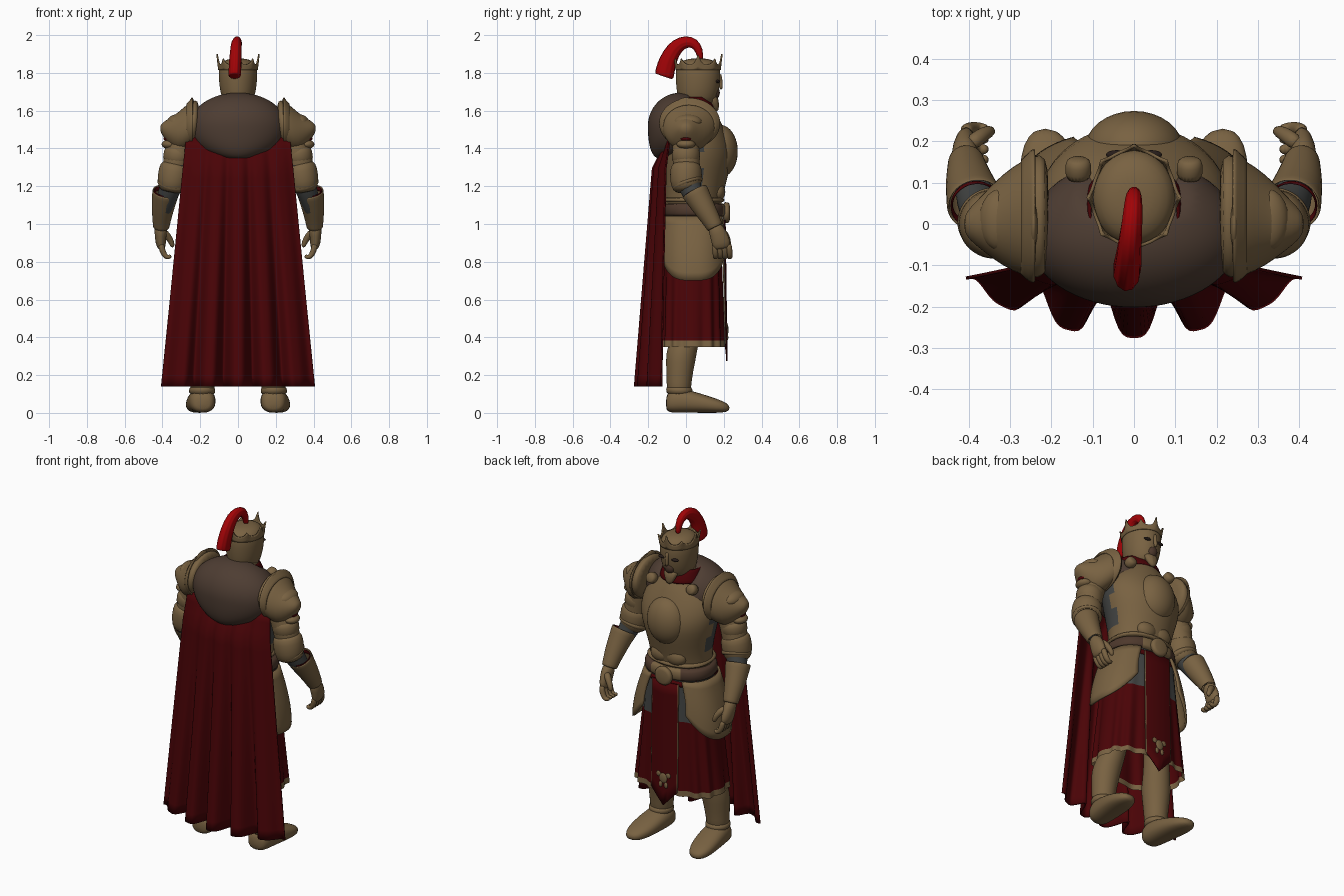
import bpy, bmesh, math
from mathutils import Vector, Matrix

X, Y, Z = Vector((1, 0, 0)), Vector((0, 1, 0)), Vector((0, 0, 1))
PI = math.pi


def mat(name, rgb):
    m = bpy.data.materials.new(name)
    m.diffuse_color = (*rgb, 1)
    return m


BRONZE = mat("bronze", (0.19, 0.122, 0.054))
FUR = mat("brown fur", (0.075, 0.046, 0.032))
RED = mat("dark red cloth", (0.068, 0.001, 0.002))
PLUME = mat("bright red plume", (0.36, 0.001, 0.002))
GREY = mat("grey mail", (0.055, 0.058, 0.056))
LEATHER = mat("brown leather", (0.075, 0.040, 0.025))
DARK = mat("dark slot", (0.02, 0.012, 0.010))


def finish(name, bm, mats, rule=None, mirror=False, sub=0, solid=0):
    """Turn a bmesh into a smooth object with its modifiers."""
    bmesh.ops.recalc_face_normals(bm, faces=bm.faces)
    for f in bm.faces:
        f.smooth = True
        if rule:
            f.material_index = rule(f.calc_center_median(), f.normal)
    me = bpy.data.meshes.new(name)
    bm.to_mesh(me)
    bm.free()
    for m in (mats if isinstance(mats, list) else [mats]):
        me.materials.append(m)
    ob = bpy.data.objects.new(name, me)
    bpy.context.collection.objects.link(ob)
    if mirror:
        ob.modifiers.new("mirror", 'MIRROR')
    if solid:
        s = ob.modifiers.new("solid", 'SOLIDIFY')
        s.thickness, s.offset = solid, 0
    if sub:
        s = ob.modifiers.new("sub", 'SUBSURF')
        s.levels = s.render_levels = sub
    return ob


def grid(name, mats, fn, nu, nv, closed=False, caps=False, **kw):
    """Surface from fn(i, j): i runs around or across, j runs along."""
    bm = bmesh.new()
    cols = nu if closed else nu + 1
    rows = [[bm.verts.new(fn(i, j)) for i in range(cols)] for j in range(nv + 1)]
    for j in range(nv):
        for i in range(nu):
            k = (i + 1) % cols
            bm.faces.new((rows[j][i], rows[j][k], rows[j + 1][k], rows[j + 1][i]))
    if caps:
        bm.faces.new(rows[0])
        bm.faces.new(rows[-1])
    return finish(name, bm, mats, **kw)


def sup(a, p=2.0):
    """Superellipse unit point at angle a."""
    c, s = math.cos(a), math.sin(a)
    return (math.copysign(abs(c) ** (2 / p), c), math.copysign(abs(s) ** (2 / p), s))


def limb(name, mats, pts, p=2.0, n=20, axis=None, ref=X, caps=True, ridge=0, sub=1, **kw):
    """Loft of elliptic sections (x, y, z, r_u, r_w) along a path."""
    P = [Vector(q[:3]) for q in pts]

    def fn(i, j):
        t = axis or (P[min(j + 1, len(P) - 1)] - P[max(j - 1, 0)]).normalized()
        u = (ref - t * ref.dot(t)).normalized()
        w = t.cross(u)
        c, s = sup(2 * PI * i / n, p)
        k = 1 - ridge * (i % 2)
        return P[j] + u * c * k * pts[j][3] + w * s * k * pts[j][-1]
    return grid(name, mats, fn, n, len(P) - 1, True, caps, sub=sub, **kw)


def body(name, mats, rows, **kw):
    """Vertical loft from rows (z, half_width, y_front, y_back)."""
    return limb(name, mats, [(0, (f + b) / 2, z, w, (f - b) / 2) for z, w, f, b in rows], axis=Z, **kw)


def ell(name, m, c, r, seg=24, **kw):
    bm = bmesh.new()
    bmesh.ops.create_uvsphere(bm, u_segments=seg, v_segments=seg * 2 // 3, radius=1,
                              matrix=Matrix.Translation(c) @ Matrix.Diagonal((*r, 1)))
    return finish(name, bm, m, **kw)


# --- boots and legs
limb("leg", BRONZE, [(.12, .03, .85, .07), (.14, .025, .55, .07), (.158, .005, .41, .074), (.175, -.022, .335, .082),
                     (.182, -.028, .28, .08), (.188, -.038, .16, .064), (.19, -.038, .06, .066)], axis=Z, mirror=True)
limb("boot", BRONZE, [(.188, -.107, .05, .04, .03), (.188, -.09, .06, .064, .06), (.19, -.03, .065, .074, .065),
                      (.197, .05, .056, .076, .056), (.205, .13, .043, .074, .043), (.212, .195, .032, .058, .032),
                      (.215, .232, .026, .025, .015)], axis=Y, p=2.4, mirror=True)
limb("boot_cuff", BRONZE, [(.19, -.038, .145, .064), (.19, -.036, .125, .071), (.19, -.032, .09, .073)],
     axis=Z, mirror=True)


# --- skirt with grey mail at the hips and a thin trim at the hem
def skirt(i, j):
    v = (0, .15, .36, .55, .75, .991, 1)[j]
    c, s = sup(2 * PI * i / 84, 2.9)
    w = .01 * v * math.cos(28 * PI * i / 84)
    return ((.19 + .075 * v + w) * c, .035 + (.15 + .016 * v + w) * s, 1.04 - .69 * v)


grid("skirt", [RED, GREY, BRONZE], skirt, 84, 6, True, sub=1,
     rule=lambda c, n: 1 if c.z > .80 and c.y > 0 else 2 if c.z < .355 else 0)


# --- pointed front panel with trim and emblem
def panel(i, j):
    u, v = (-1, -.95, -.6, -.3, 0, .3, .6, .95, 1)[i], j / 10
    return (.088 * u, .206 + .010 * v - .01 * u * u, 1.02 - v * (.65 + .095 * (1 - abs(u))))


grid("front_panel", [RED, BRONZE], panel, 8, 10, solid=.008, rule=lambda c, n: int(abs(c.x) > .082))
ell("emblem", BRONZE, (0, .218, .44), (.026, .007, .03), 16)
ell("emblem_side", BRONZE, (.032, .216, .46), (.016, .006, .016), 12, mirror=True)
ell("emblem_tip", BRONZE, (.018, .218, .40), (.012, .006, .018), 12, mirror=True)


# --- rounded hip plates
def tasset(i, j):
    t, v = i / 12 - 1, j / 8
    c, s = sup(math.radians(65) * t, 2.5)
    zb = .70 + .15 * abs(t) ** 2.5
    return ((.205 + .08 * math.sin(v * PI / 2)) * c, .037 + (.163 + .02 * v) * s, 1.04 - (1.04 - zb) * v)


grid("hip_plate", BRONZE, tasset, 24, 8, mirror=True, solid=.012)

# --- torso armour with mail under the arms
body("torso", [BRONZE, GREY], [
    (.98, .185, .175, -.11), (1.1, .18, .185, -.11), (1.2, .185, .208, -.11), (1.3, .212, .235, -.12),
    (1.38, .232, .248, -.13), (1.46, .235, .222, -.13), (1.53, .20, .19, -.12), (1.585, .14, .165, -.10),
    (1.63, .095, .13, -.07), (1.72, .07, .1, -.04)], n=28, p=2.0,
    rule=lambda c, n: int(abs(n.x) > .7 and c.y < .075 and 1.16 < c.z < 1.56))
ell("chest_ridge", BRONZE, (0, .18, 1.385), (.12, .094, .14), 32)
for z in (1.17, 1.255):
    ell("belly_plate", BRONZE, (.05, .165, z), (.065, .043, .052), mirror=True)
limb("armour_hem", BRONZE, [(0, .04, 1.15, .186, .158), (0, .04, 1.125, .197, .168), (0, .04, 1.11, .19, .16)],
     axis=Z, p=2.3, n=28)
limb("cloak_clasp", BRONZE, [(.135, .10, 1.575, .033), (.135, .147, 1.592, .033), (.135, .16, 1.597, .024)],
     mirror=True)

# --- belt, sash and buckle
body("belt", [LEATHER, BRONZE], [(1.035, .205, .205, -.115), (1.05, .21, .212, -.12), (1.10, .206, .212, -.12),
                                 (1.115, .195, .2, -.11)], p=2.3, n=28,
     rule=lambda c, n: int(c.y > .1 and abs(c.x) < .11))
body("sash", RED, [(.99, .205, .198, -.118), (1.01, .21, .203, -.124), (1.05, .205, .198, -.124)], p=2.3, n=28)
limb("buckle", BRONZE, [(0, .19, 1.06, .058), (0, .224, 1.06, .058), (0, .234, 1.06, .045)], axis=Y)


# --- long folded cape: broad ridges, narrow valleys, tucked under the fur
def cape(i, j):
    u, s = i / 48 - 1, j / 24
    k = min(1, s / .125)
    fold = (.5 - .5 * math.cos(2 * PI * u / .385)) ** 2
    x = u * (.275 + .132 * s)
    ridge = -(.095 + .068 * k + .109 * s) + (.01 + .05 * k + .065 * s) * u * u
    amp = (.008 + .12 * s ** 1.2) * (1 - .85 * u * u)
    return (x, ridge + amp * fold, 1.46 - 1.32 * s)


grid("cape", RED, cape, 96, 24, solid=.008)


# --- fur mantle, full and low at the back, open at the throat
def mantle(i, j):
    a, phi = 2 * PI * i / 64, -PI / 2 * .998 + PI * .996 * j / 32
    cn, x, y = math.cos(phi), math.cos(a), math.sin(a)
    low = phi < 0
    px = x * .256 * (cn ** .8 if low else cn)
    py = y * (.19 * cn if y > 0 else .172 * (cn ** .28 if low else cn))
    pz = 1.518 + .177 * math.sin(phi)
    if py > .04:
        pz -= .09 * max(0, 1 - abs(px) / .14) * min(1, (py - .04) / .06)
    return (px, py - .03, pz)


grid("fur_mantle", FUR, mantle, 64, 32, True, True)
limb("neck_cloth", RED, [(0, .04, 1.60, .125, .115), (0, .035, 1.64, .112, .10), (0, .025, 1.675, .108, .085)],
     axis=Z, caps=False, solid=.01)

# --- beast-head shoulder guards
limb("shoulder_guard", BRONZE, [
    (.205, .02, 1.545, .13, .10), (.225, .02, 1.54, .155, .122), (.265, .015, 1.512, .145, .128),
    (.32, .01, 1.480, .112, .108), (.365, .003, 1.488, .07, .072), (.398, 0, 1.502, .04, .037),
    (.412, 0, 1.506, .018, .015)], axis=X, ref=Y, mirror=True)
limb("shoulder_flange", BRONZE, [(.275, .015, 1.52, .135, .11), (.25, .018, 1.53, .156, .124),
                                 (.24, .02, 1.535, .163, .135)], axis=X, ref=Y, caps=False, solid=.01, mirror=True)
ell("shoulder_jaw", BRONZE, (.36, 0, 1.422), (.045, .05, .026), 16, mirror=True)
ell("shoulder_mouth", RED, (.372, 0, 1.452), (.022, .032, .014), 16, mirror=True)
ell("shoulder_brow", BRONZE, (.325, .01, 1.54), (.05, .075, .04), 20, mirror=True)
ell("crest_point", BRONZE, (.243, .0, 1.62), (.012, .06, .05), 16, mirror=True)

# --- arms
limb("arm", [BRONZE, GREY], [(.27, .0, 1.5, .07), (.305, 0, 1.40, .073), (.325, 0, 1.33, .074), (.345, .01, 1.22, .066),
                             (.372, .035, 1.16, .054), (.39, .08, 1.08, .045), (.4, .13, 1.02, .035)],
     mirror=True, rule=lambda c, n: int(c.z < 1.26))
limb("upper_arm_plate", BRONZE, [(.31, 0, 1.41, .068), (.318, 0, 1.38, .077), (.33, 0, 1.30, .077)], mirror=True)
limb("elbow_plate", BRONZE, [(.328, .0, 1.325, .06), (.332, .0, 1.31, .083), (.340, .0, 1.25, .087),
                             (.348, .0, 1.20, .08), (.354, .004, 1.165, .06)], mirror=True)
limb("elbow_rim", BRONZE, [(.342, .002, 1.235, .086), (.346, .010, 1.208, .087), (.350, .016, 1.195, .074)], mirror=True)
limb("cuff_lining", RED, [(.387, .055, 1.152, .055), (.383, .044, 1.174, .061)], caps=False, solid=.006, mirror=True)
limb("gauntlet", BRONZE, [(.382, .045, 1.175, .070), (.39, .07, 1.13, .062), (.4, .105, 1.07, .054),
                          (.405, .14, 1.01, .043), (.407, .155, .98, .04)], caps=False, solid=.008, mirror=True)

# --- hands
limb("palm", BRONZE, [(.407, .145, 1.0, .036), (.41, .17, .95, .032, .046), (.41, .187, .90, .028, .05),
                      (.402, .192, .865, .02, .046)], mirror=True)
for k in range(4):
    y = .15 + .025 * k
    limb("finger", BRONZE, [(.408, y, .90, .017), (.402, y + .005, .86, .017), (.385, y + .008, .827, .016),
                            (.366, y + .006, .822, .014), (.354, y + .005, .835, .01)], n=10, ref=Y, mirror=True)
limb("thumb", BRONZE, [(.40, .19, .965, .022), (.37, .215, .935, .019), (.35, .225, .90, .016), (.345, .225, .875, .01)],
     n=10, ref=Y, mirror=True)

# --- helmet, face and beard
body("helmet", BRONZE, [(1.62, .07, .145, -.03), (1.675, .088, .165, -.045), (1.72, .098, .178, -.052),
                        (1.78, .103, .184, -.056), (1.83, .103, .182, -.055), (1.86, .085, .16, -.035),
                        (1.878, .04, .11, .02)], n=24)
ell("eye_slot", DARK, (.042, .168, 1.755), (.026, .011, .009), 16, mirror=True)
ell("mouth_opening", LEATHER, (0, .155, 1.695), (.032, .024, .035), 16)
limb("nose_guard", BRONZE, [(0, .178, 1.80, .012), (0, .184, 1.75, .01), (0, .185, 1.71, .012)], n=10, axis=Z)
limb("beard", BRONZE, [(0, .135, 1.685, .055, .035), (0, .15, 1.64, .042, .028), (0, .162, 1.595, .014, .012)],
     axis=Z, ridge=.1)


# --- pointed crown
def crown(i, j):
    a, v = 2 * PI * i / 96 + PI / 2, j / 4
    spike = abs((i % 12) / 6 - 1) ** 3
    r = .101 + .01 * v * spike
    h = .03 + (.055 if i % 24 < 6 or i % 24 > 18 else .03) * spike
    return (r * math.cos(a), .064 + (r + .015) * math.sin(a), 1.815 + h * v)


grid("crown", BRONZE, crown, 96, 4, True, solid=.008)

# --- arched plume
limb("plume_socket", BRONZE, [(0, .075, 1.85, .022), (0, .075, 1.885, .014)], n=12, axis=Z)
limb("plume", PLUME, [(0, .078, 1.86, .014, .014), (0, .072, 1.92, .02, .022), (-.002, .045, 1.958, .024, .03),
                      (-.005, .003, 1.968, .027, .035), (-.01, -.047, 1.947, .03, .042), (-.013, -.083, 1.895, .034, .047),
                      (-.016, -.105, 1.84, .036, .053), (-.018, -.115, 1.785, .036, .055),
                      (-.018, -.117, 1.78, .034, .053)], n=22, ridge=.14)
